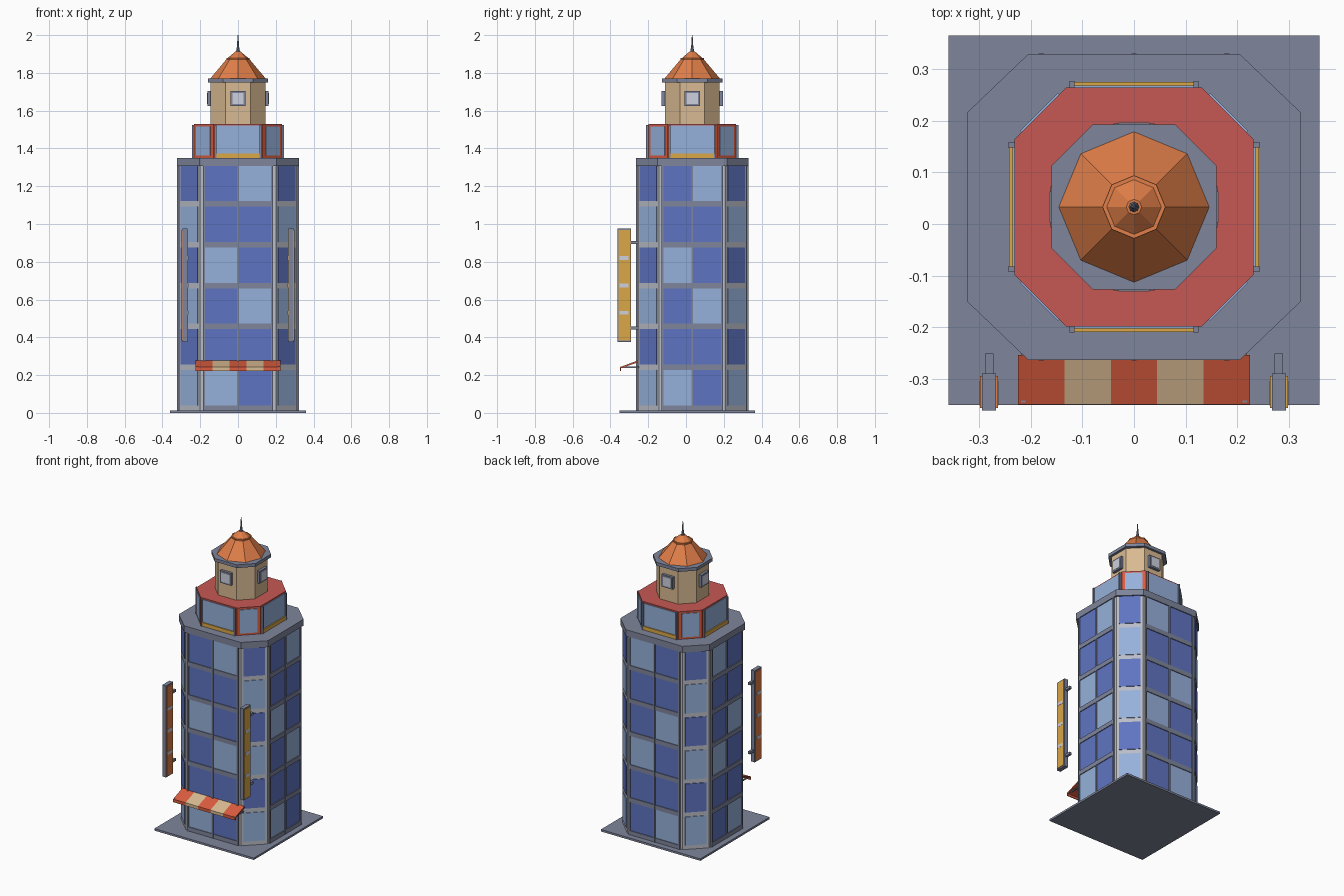
import bpy, bmesh, math
from mathutils import Matrix

if "Cube" in bpy.data.objects:
    bpy.data.objects.remove(bpy.data.objects["Cube"])


def material(name, hex_code):
    rgb = [int(hex_code[i:i + 2], 16) / 255 for i in (0, 2, 4)]
    col = [c / 12.92 if c < 0.04 else ((c + 0.055) / 1.055) ** 2.4 for c in rgb] + [1]
    m = bpy.data.materials.new(name)
    m.use_nodes = True
    m.diffuse_color = col
    m.node_tree.nodes["Principled BSDF"].inputs["Base Color"].default_value = col
    return m


SLATE = material("slate grey", "7f869c")
STONE = material("pale stone", "babdc6")
PANE = material("pale pane", "cdd1de")
DEEP = material("deep blue glass", "5f74c2")
SKY = material("light blue glass", "96b1db")
DECK = material("deck red", "c65853")
RED = material("orange red", "da5c3e")
TAN = material("tan", "d9ba92")
GOLD = material("gold", "dba848")
ORANGE = material("roof orange", "e07e48")

CY = 0.033  # tower axis in y


class Part:
    """Collects primitives into one named object."""

    def __init__(self, name):
        self.name, self.bm, self.mats = name, bmesh.new(), []

    def slot(self, mat):
        if mat not in self.mats:
            self.mats.append(mat)
        return self.mats.index(mat)

    def box(self, lo, hi, mat, frame=Matrix()):
        size = [b - a for a, b in zip(lo, hi)]
        mid = [(a + b) / 2 for a, b in zip(lo, hi)]
        m = frame @ Matrix.Translation(mid) @ Matrix.Diagonal((*size, 1))
        verts = bmesh.ops.create_cube(self.bm, size=1, matrix=m)["verts"]
        for f in {f for v in verts for f in v.link_faces}:
            f.material_index = self.slot(mat)

    def prism(self, bottom, top, mat):
        a = [self.bm.verts.new(p) for p in bottom]
        b = [self.bm.verts.new(p) for p in top]
        n = len(a)
        faces = [self.bm.faces.new(a[::-1]), self.bm.faces.new(b)]
        faces += [self.bm.faces.new((a[i], a[(i + 1) % n], b[(i + 1) % n], b[i])) for i in range(n)]
        for f in faces:
            f.material_index = self.slot(mat)

    def octagon(self, hx, hy, fx, fy, z0, z1, mat):
        pts = [(fx, -hy), (hx, -fy), (hx, fy), (fx, hy),
               (-fx, hy), (-hx, fy), (-hx, -fy), (-fx, -hy)]
        self.prism([(x, y + CY, z0) for x, y in pts], [(x, y + CY, z1) for x, y in pts], mat)

    def cone(self, r0, r1, z0, z1, mat, n=8):
        ring = [(math.cos(2 * math.pi * i / n), math.sin(2 * math.pi * i / n)) for i in range(n)]
        self.prism([(c * r0, s * r0 + CY, z0) for c, s in ring],
                   [(c * r1, s * r1 + CY, z1) for c, s in ring], mat)

    def done(self):
        bmesh.ops.recalc_face_normals(self.bm, faces=self.bm.faces)
        me = bpy.data.meshes.new(self.name)
        self.bm.to_mesh(me)
        self.bm.free()
        for m in self.mats:
            me.materials.append(m)
        bpy.context.collection.objects.link(bpy.data.objects.new(self.name, me))


def face_frame(x, y, deg):
    """Local frame on a wall: x along the wall, -y outward."""
    return Matrix.Translation((x, y + CY, 0)) @ Matrix.Rotation(math.radians(deg), 4, "Z")


def sides(hx, hy):
    """Frames of the four main walls, with the sign of the window order."""
    return [(face_frame(0, -hy, 0), 1, True), (face_frame(hx, 0, 90), 1, False),
            (face_frame(0, hy, 180), -1, True), (face_frame(-hx, 0, -90), -1, False)]


def corners(hx, hy, fx, fy):
    """Frames of the four chamfered walls."""
    mx, my = (hx + fx) / 2, (hy + fy) / 2
    return [face_frame(mx, -my, 45), face_frame(mx, my, 135),
            face_frame(-mx, my, 225), face_frame(-mx, -my, 315)]


# Base slab and main shaft
p = Part("base_slab")
p.box((-0.36, -0.351, 0), (0.36, 0.366, 0.013), SLATE)
p.done()

BODY = (0.313, 0.287, 0.2, 0.177)
p = Part("main_shaft")
p.octagon(*BODY, 0.013, 1.307, STONE)
p.done()

p = Part("cornice")
p.octagon(0.323, 0.297, 0.205, 0.184, 1.307, 1.349, SLATE)
p.done()

# Main windows, floor bands and mullions
glass, frames = Part("shaft_windows"), Part("shaft_frames")
FLOOR, SILL, TALL = 0.2162, 0.04, 0.187
for frame, sign, wide in sides(*BODY[:2]):
    w = 0.18 if wide else 0.157
    for x in (-w, 0, w):
        frames.box((x - 0.005, -0.0105, 0.013), (x + 0.005, 0.01, 1.307), SLATE, frame)
    for i in range(6):
        z = SILL + FLOOR * i
        frames.box((-w, -0.009, z - 0.029), (w, 0.01, z), SLATE, frame)
        # light panes step across the floors
        light = {0: -1, 1: 0, 2: 1}[i % 3] * sign
        for s in (-1, 1):
            x0, x1 = sorted((0, s * w))
            glass.box((x0, -0.004, z), (x1, 0.003, z + TALL), SKY if s == light else DEEP, frame)
for frame in corners(*BODY):
    for i in range(6):
        z = SILL + FLOOR * i
        glass.box((-0.064, -0.004, z), (0.064, 0.003, z + TALL), DEEP if i % 2 else SKY, frame)
glass.done()
frames.done()

# Observation drum
DRUM = (0.232, 0.232, 0.131, 0.131)
p = Part("drum")
p.octagon(*DRUM, 1.349, 1.522, RED)
p.octagon(*DRUM, 1.522, 1.53, DECK)
p.done()
p = Part("drum_windows")
for frame, _, _ in sides(*DRUM[:2]):
    p.box((-0.12, -0.004, 1.352), (0.12, 0.003, 1.521), SKY, frame)
    p.box((-0.12, -0.011, 1.35), (0.12, 0.003, 1.374), GOLD, frame)
    for s in (-1, 1):
        p.box((s * 0.12 - 0.005, -0.012, 1.349), (s * 0.12 + 0.005, 0.003, 1.525), SLATE, frame)
for frame in corners(*DRUM):
    p.box((-0.052, -0.004, 1.362), (0.052, 0.003, 1.517), SKY, frame)
p.done()

# Lantern room
LANTERN = (0.145, 0.145, 0.066, 0.066)
p = Part("lantern_room")
p.octagon(*LANTERN, 1.53, 1.752, TAN)
p.done()
p = Part("lantern_windows")
for frame, _, _ in sides(*LANTERN[:2]):
    p.box((-0.04, -0.017, 1.624), (0.04, 0.003, 1.704), SLATE, frame)
    p.box((-0.03, -0.019, 1.634), (0.03, -0.012, 1.694), PANE, frame)
p.done()
p = Part("eave")
p.octagon(0.16, 0.16, 0.08, 0.08, 1.75, 1.771, SLATE)
p.done()

# Roof and spire
p = Part("roof")
p.cone(0.146, 0.061, 1.771, 1.872, ORANGE)
p.cone(0.061, 0.061, 1.872, 1.88, ORANGE)
p.cone(0.053, 0.015, 1.88, 1.912, ORANGE)
p.done()
p = Part("spire")
p.cone(0.01, 0.007, 1.912, 1.935, SLATE)
p.cone(0.006, 0.002, 1.935, 2.0, SLATE)
p.done()

# Striped awning over the entrance
p = Part("awning")
profile = [(-0.254, 0.278), (-0.35, 0.242), (-0.35, 0.222),
           (-0.344, 0.222), (-0.344, 0.236), (-0.254, 0.268)]
for i in range(5):
    x0 = -0.225 + 0.09 * i
    p.prism([(x0, y, z) for y, z in profile], [(x0 + 0.09, y, z) for y, z in profile],
            TAN if i % 2 else RED)
for s in (-1, 1):
    p.box((s * 0.215 - 0.004, -0.346, 0.238), (s * 0.215 + 0.004, -0.25, 0.245), SLATE)
p.done()

# Hanging blade signs at the front corners
for name, s, colour in (("left_sign", 1, GOLD), ("right_sign", -1, ORANGE)):
    p = Part(name)
    frame = Matrix.Translation((s * 0.281, 0, 0))
    p.box((-0.0135, -0.362, 0.376), (0.0135, -0.29, 0.975), SLATE, frame)
    p.box((-0.0175, -0.357, 0.384), (0.0175, -0.295, 0.967), colour, frame)
    for z in (0.53, 0.675, 0.82):
        p.box((-0.0185, -0.352, z - 0.01), (0.0185, -0.305, z + 0.01), PANE, frame)
    for z in (0.45, 0.902):
        p.box((-0.008, -0.292, z - 0.008), (0.008, -0.251, z + 0.008), SLATE, frame)
    p.done()
